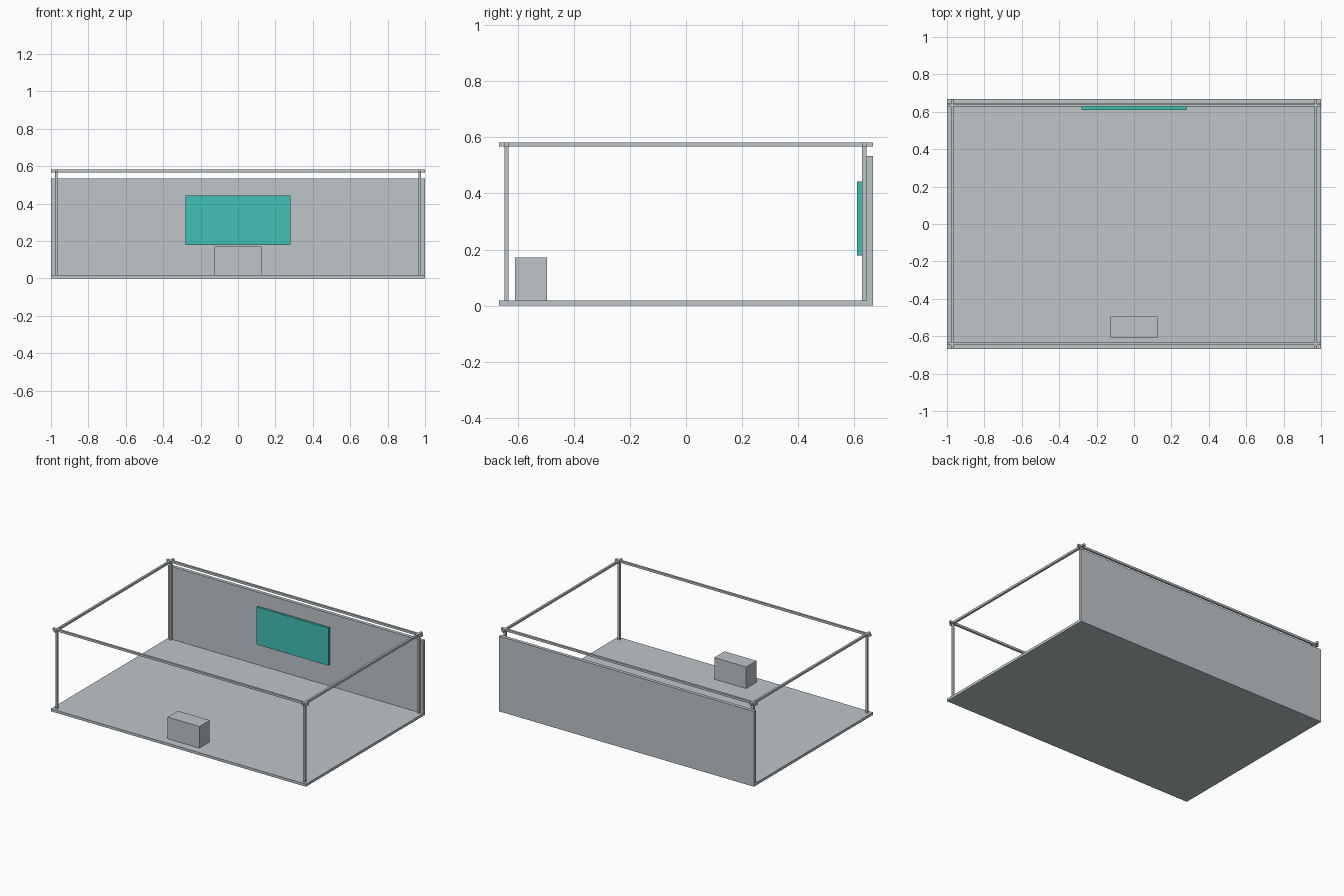
import bpy
import bmesh
from mathutils import Matrix, Vector

if "Cube" in bpy.data.objects:
    bpy.data.objects.remove(bpy.data.objects["Cube"])


def srgb(*c):
    f = lambda v: v / 12.92 if v <= 0.04045 else ((v + 0.055) / 1.055) ** 2.4
    return tuple(f(v / 255) for v in c) + (1,)


def material(name, colour):
    m = bpy.data.materials.new(name)
    m.diffuse_color = colour
    m.use_nodes = True
    m.node_tree.nodes["Principled BSDF"].inputs["Base Color"].default_value = m.diffuse_color
    return m


GREY = material("light_grey", srgb(191, 197, 200))
TEAL = material("teal", srgb(65, 193, 179))


def box(name, x, y, z, mat=GREY):
    """Axis-aligned box from (min, max) ranges."""
    lo, hi = Vector((x[0], y[0], z[0])), Vector((x[1], y[1], z[1]))
    bm = bmesh.new()
    bmesh.ops.create_cube(bm, size=1, matrix=Matrix.Translation((lo + hi) / 2)
                          @ Matrix.Diagonal((*(hi - lo), 1)))
    mesh = bpy.data.meshes.new(name)
    bm.to_mesh(mesh)
    bm.free()
    mesh.materials.append(mat)
    ob = bpy.data.objects.new(name, mesh)
    bpy.context.collection.objects.link(ob)
    return ob


W, D = 1.0, 0.667          # half width and half depth
FLOOR, TOP = 0.018, 0.582  # floor surface and frame top
PX, PY, R = 0.972, 0.64, 0.0075  # post centres and half thickness

# Stage floor and back wall
box("floor", (-W, W), (-D, D), (0, FLOOR))
box("back_wall", (-W, W), (0.643, D), (FLOOR, 0.533))

# Corner posts
for sx, side in ((-1, "left"), (1, "right")):
    for cy, end in ((-PY, "front"), (PY - 0.005, "back")):
        box(f"{end}_{side}_post", (sx * PX - R, sx * PX + R),
            (cy - R, cy + R), (FLOOR, TOP - 2 * R))

# Top rails, overrunning the corners
for cy, end in ((-PY, "front"), (PY - 0.005, "back")):
    box(f"{end}_rail", (-W, W), (cy - R, cy + R), (TOP - 2 * R, TOP))
for sx, side in ((-1, "left"), (1, "right")):
    box(f"{side}_rail", (sx * PX - R, sx * PX + R), (-D, D), (TOP - 2 * R, TOP))

# Wall screen and front desk
box("screen", (-0.282, 0.282), (0.61, 0.627), (0.178, 0.443), TEAL)
box("desk", (-0.125, 0.125), (-0.61, -0.495), (FLOOR, 0.171))
